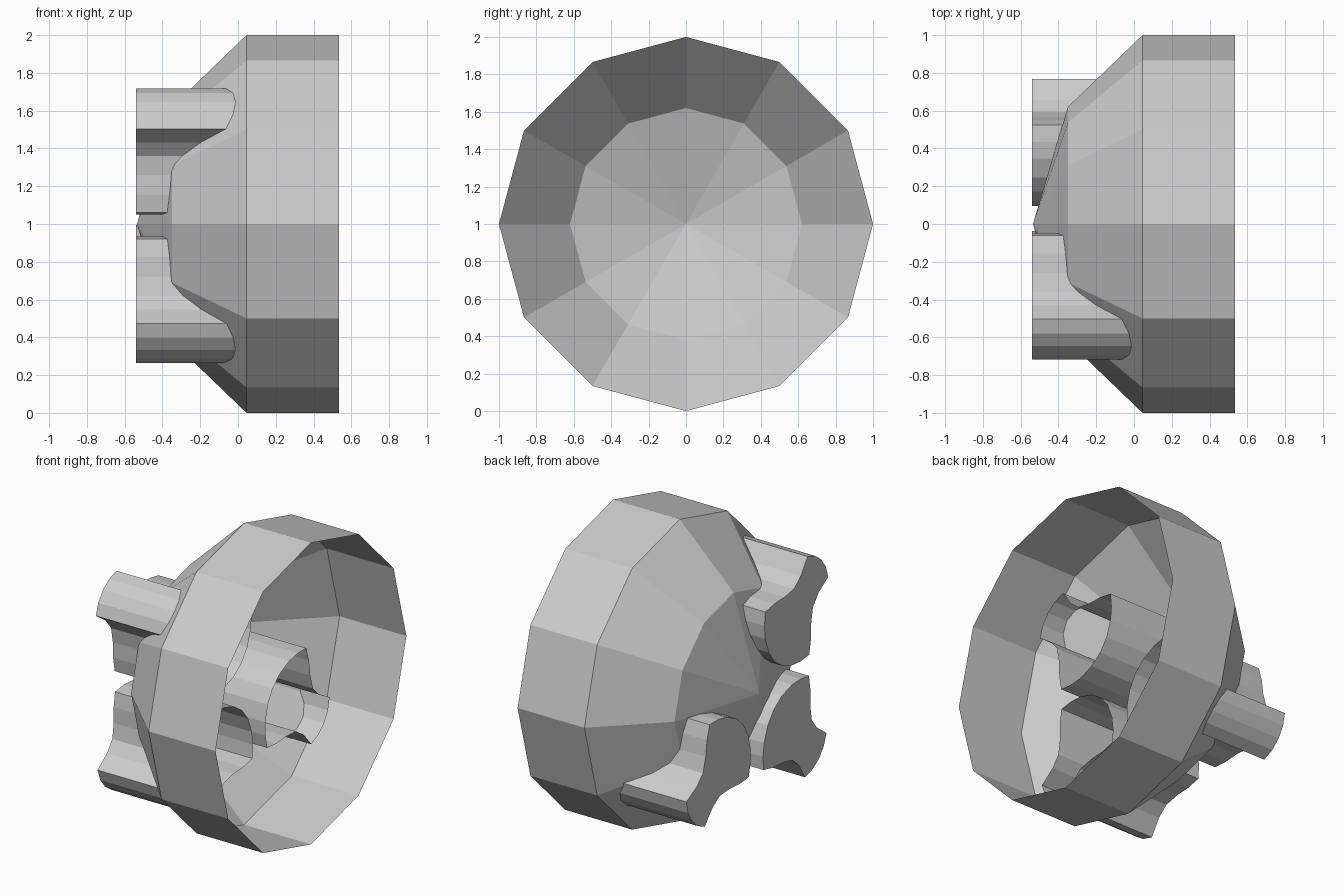
import bpy, bmesh
from math import sin, cos, radians
from mathutils import Vector

cube = bpy.data.objects.get("Cube")
if cube:
    bpy.data.objects.remove(cube, do_unlink=True)

grey = bpy.data.materials.new("plain grey")
grey.use_nodes = True
grey.diffuse_color = (0.6, 0.6, 0.6, 1)
grey.node_tree.nodes["Principled BSDF"].inputs["Base Color"].default_value = (0.6, 0.6, 0.6, 1)

CENTRE_Z = 1.0


def finish(bm, name):
    mesh = bpy.data.meshes.new(name)
    bm.to_mesh(mesh)
    bm.free()
    mesh.materials.append(grey)
    obj = bpy.data.objects.new(name, mesh)
    obj.location.z = CENTRE_Z
    bpy.context.collection.objects.link(obj)
    return obj


def bridge(bm, a, b):
    # Join two closed loops of equal length with quads
    n = len(a)
    for i in range(n):
        j = (i + 1) % n
        bm.faces.new((a[i], a[j], b[j], b[i]))


# Twelve-sided open shell: shallow cone, sloped band, straight rim
SIDES = 12
bm = bmesh.new()
rings = []
for x, r in [(-0.35, 0.62), (0.045, 1.0), (0.535, 1.0)]:
    angles = [radians(360 * i / SIDES) for i in range(SIDES)]
    rings.append([bm.verts.new((x, r * cos(a), r * sin(a))) for a in angles])
tip = bm.verts.new((-0.535, 0, 0))
for i in range(SIDES):
    bm.faces.new((tip, rings[0][(i + 1) % SIDES], rings[0][i]))
for a, b in zip(rings, rings[1:]):
    bridge(bm, a, b)
bm.normal_update()
if rings[2][0].normal.y < 0:
    bmesh.ops.reverse_faces(bm, faces=bm.faces[:])
finish(bm, "shell")

# Half outline of a post: distance out from the axis, half width
half = [(0.22, 0), (0.235, 0.1), (0.283, 0.2), (0.34, 0.268), (0.41, 0.325),
        (0.49, 0.27), (0.566, 0.198), (0.65, 0.14), (0.74, 0.13),
        (0.863, 0.153), (0.9, 0.08), (0.912, 0)]
outline = half + [(t, -s) for t, s in reversed(half[1:-1])]


def post(name, degrees, x0=-0.54, x1=0.135):
    # Waisted tube, closed outside and open inside the shell
    out = Vector((0, cos(radians(degrees)), sin(radians(degrees))))
    side = Vector((0, -out.z, out.y))
    bm = bmesh.new()
    loops = [[bm.verts.new(out * t + side * s + Vector((x, 0, 0))) for t, s in outline]
             for x in (x0, x1)]
    bridge(bm, loops[0], loops[1])
    cap = bm.faces.new(list(reversed(loops[0])))
    bmesh.ops.recalc_face_normals(bm, faces=bm.faces[:])
    bm.normal_update()
    if cap.normal.x > 0:
        bmesh.ops.reverse_faces(bm, faces=bm.faces[:])
    finish(bm, name)


post("upper_front_post", 135)
post("lower_front_post", 227)
post("lower_back_post", 321)
